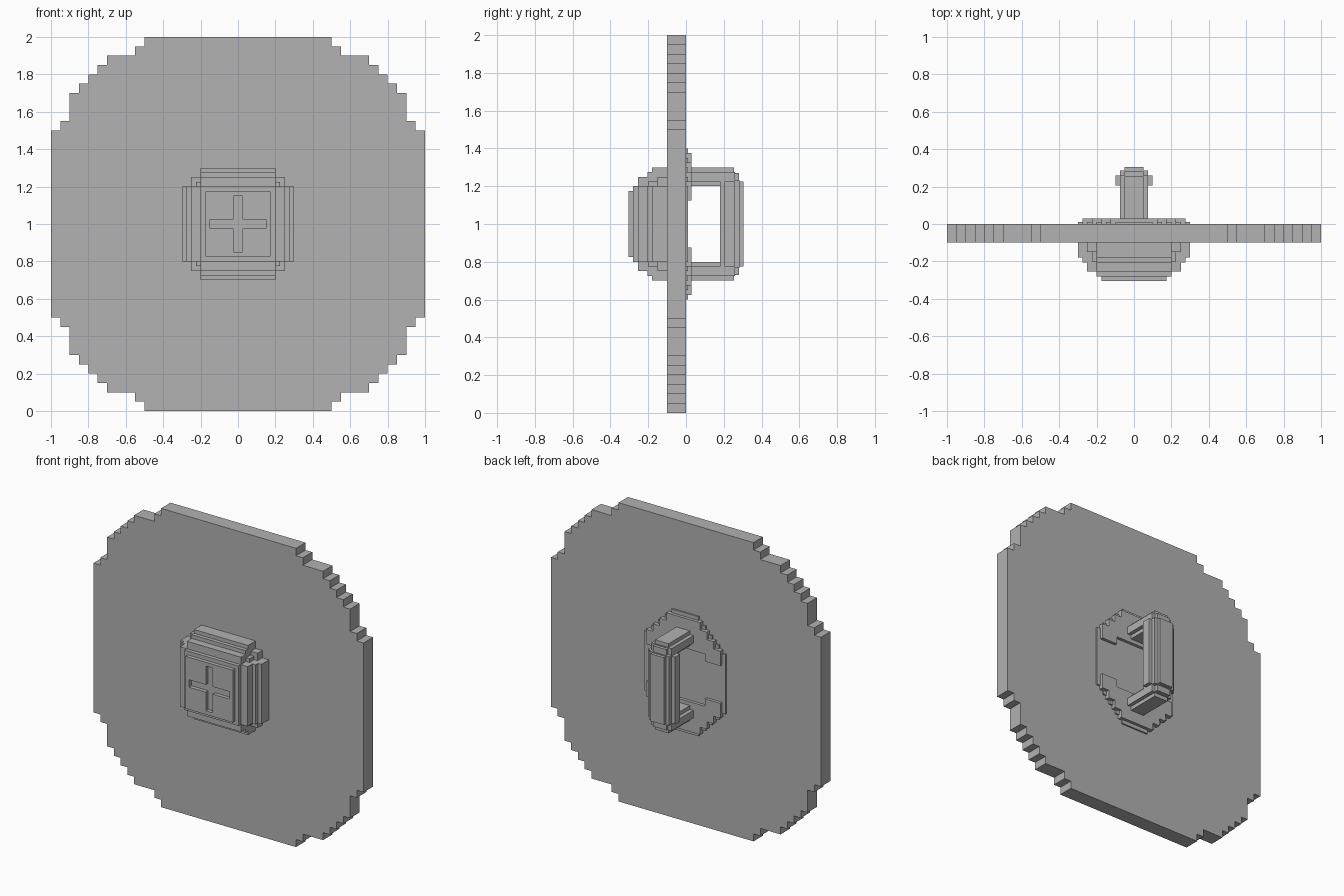
import bpy
import bmesh

cube = bpy.data.objects.get("Cube")
if cube:
    bpy.data.objects.remove(cube, do_unlink=True)

grey = bpy.data.materials.new("plain grey")
grey.use_nodes = True
colour = (0.445, 0.445, 0.445, 1)
grey.diffuse_color = colour
grey.node_tree.nodes["Principled BSDF"].inputs["Base Color"].default_value = colour
MID = 1.0  # height of the shield's centre


def finish(name, bm):
    bmesh.ops.recalc_face_normals(bm, faces=bm.faces)
    mesh = bpy.data.meshes.new(name)
    bm.to_mesh(mesh)
    bm.free()
    mesh.materials.append(grey)
    obj = bpy.data.objects.new(name, mesh)
    bpy.context.collection.objects.link(obj)
    return obj


def add_box(bm, x0, x1, y0, y1, z0, z1):
    """Box whose z limits are measured from the shield centre."""
    verts = bmesh.ops.create_cube(bm, size=1)["verts"]
    for v in verts:
        v.co.x = x1 if v.co.x > 0 else x0
        v.co.y = y1 if v.co.y > 0 else y0
        v.co.z = MID + (z1 if v.co.z > 0 else z0)


def boxes(name, limits):
    bm = bmesh.new()
    for lim in limits:
        add_box(bm, *lim)
    return finish(name, bm)


def stepped_plate(name, steps, y0, y1):
    """Prism with a staircase outline; steps are (half width, top) corners."""
    quarter = []
    for i, (w, h) in enumerate(steps):
        quarter.append((w, h))
        if i + 1 < len(steps):
            quarter.append((steps[i + 1][0], h))
    outline = quarter + [(-x, z) for x, z in reversed(quarter)]
    outline += [(-x, -z) for x, z in quarter]
    outline += [(x, -z) for x, z in reversed(quarter)]
    bm = bmesh.new()
    face = bm.faces.new([bm.verts.new((x, y0, MID + z)) for x, z in outline])
    new = bmesh.ops.extrude_face_region(bm, geom=[face])["geom"]
    for v in new:
        if isinstance(v, bmesh.types.BMVert):
            v.co.y = y1
    return finish(name, bm)


# Large shield plate
stepped_plate("shield_plate", [(1, .5), (.95, .55), (.9, .7), (.85, .75), (.8, .8),
                               (.75, .85), (.7, .9), (.55, .95), (.5, 1)], -.1, 0)

# Stepped front boss: cross-shaped layers with small corner blocks
layers = []
for reach, depth in [(.3, .18), (.275, .205), (.25, .255)]:
    layers.append((-reach, reach, -depth, -.09, -.2, .2))
    layers.append((-.2, .2, -depth, -.09, -reach, reach))
layers.append((-.25, .25, -.15, -.09, -.25, .25))
layers.append((-.225, .225, -.2, -.09, -.225, .225))
layers.append((-.2, .2, -.28, -.09, -.2, .2))
boxes("front_boss", layers)

# Raised front panel with an engraved cross
panel = boxes("front_panel", [(-.175, .175, -.305, -.28, -.175, .175)])
for name, w, h in [("cross_cutter_upright", .025, .15), ("cross_cutter_level", .15, .025)]:
    cutter = boxes(name, [(-w, w, -.32, -.27, -h, h)])
    cutter.hide_render = True
    cutter.hide_viewport = True
    cutter.display_type = 'WIRE'
    mod = panel.modifiers.new(name, 'BOOLEAN')
    mod.operation = 'DIFFERENCE'
    mod.solver = 'EXACT'
    mod.object = cutter

# Thin backing plate behind the handle
stepped_plate("back_plate", [(.3, .2), (.25, .25), (.2, .3), (.15, .35), (.1, .4)],
              -.01, .01)

# Raised stepped crescents above and below
columns = [(.275, .225, .125), (.225, .275, .125), (.175, .325, .175), (.125, .375, .175)]
for name, side in [("upper_crescent", 1), ("lower_crescent", -1)]:
    boxes(name, [(-w, w, 0, .03, min(side * a, side * b), max(side * a, side * b))
                 for w, b, a in columns[2:]]
          + [(min(s * w, s * .16), max(s * w, s * .16), 0, .03,
              min(side * a, side * b), max(side * a, side * b))
             for w, b, a in columns[:2] for s in (-1, 1)])

# Handle arms with chamfer-like steps
for name, side in [("upper_handle_arm", 1), ("lower_handle_arm", -1)]:
    parts = []
    for w, a, b, end in [(.05, .2, .3, .255), (.075, .225, .275, .255), (.05, .2, .27, .28)]:
        low, high = sorted((side * a, side * b))
        parts.append((-w, w, 0, end, low, high))
    boxes(name, parts)

# Upright grip
boxes("handle_grip", [(-.1, .1, .205, .26, -.225, .225),
                      (-.075, .075, .18, .285, -.23, .23),
                      (-.05, .05, .19, .305, -.225, .225),
                      (-.075, .075, .205, .26, -.275, .275)])
